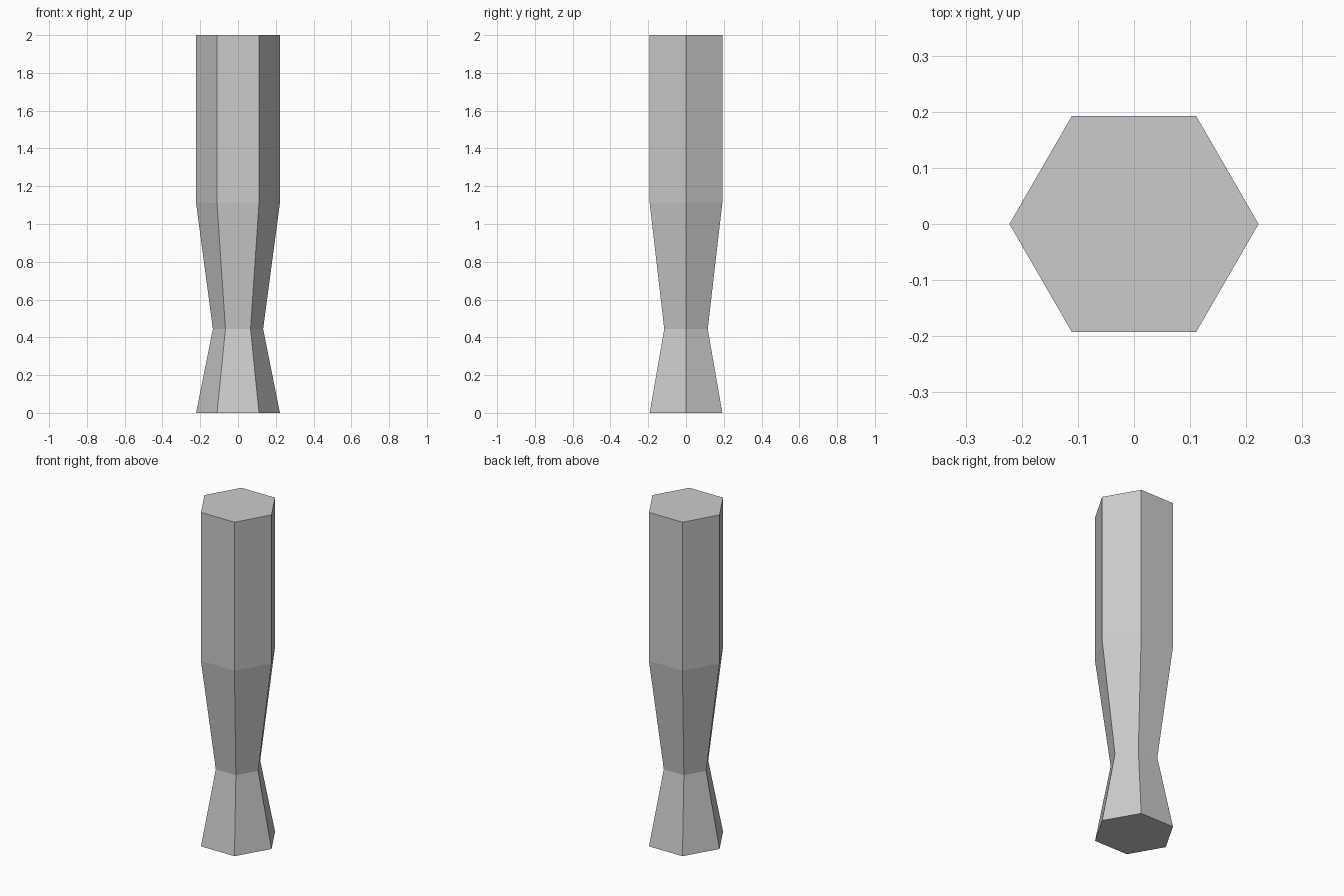
import bpy
import bmesh
from math import cos, sin, tau

if "Cube" in bpy.data.objects:
    bpy.data.objects.remove(bpy.data.objects["Cube"])

SIDES = 6
# Profile of the post from bottom to top: (radius, height)
PROFILE = [(0.222, 0.0), (0.133, 0.444), (0.222, 1.111), (0.222, 2.0)]

# Hexagonal rings, one per profile point
bm = bmesh.new()
rings = [[bm.verts.new((r * cos(tau * i / SIDES), r * sin(tau * i / SIDES), z))
          for i in range(SIDES)] for r, z in PROFILE]

# Flat side panels between neighbouring rings
for low, high in zip(rings, rings[1:]):
    for i in range(SIDES):
        j = (i + 1) % SIDES
        bm.faces.new((low[i], low[j], high[j], high[i]))

# Bottom and top caps
bm.faces.new(rings[0][::-1])
bm.faces.new(rings[-1])

mesh = bpy.data.meshes.new("hexagonal_post")
bm.to_mesh(mesh)
bm.free()
post = bpy.data.objects.new("hexagonal_post", mesh)
bpy.context.collection.objects.link(post)
